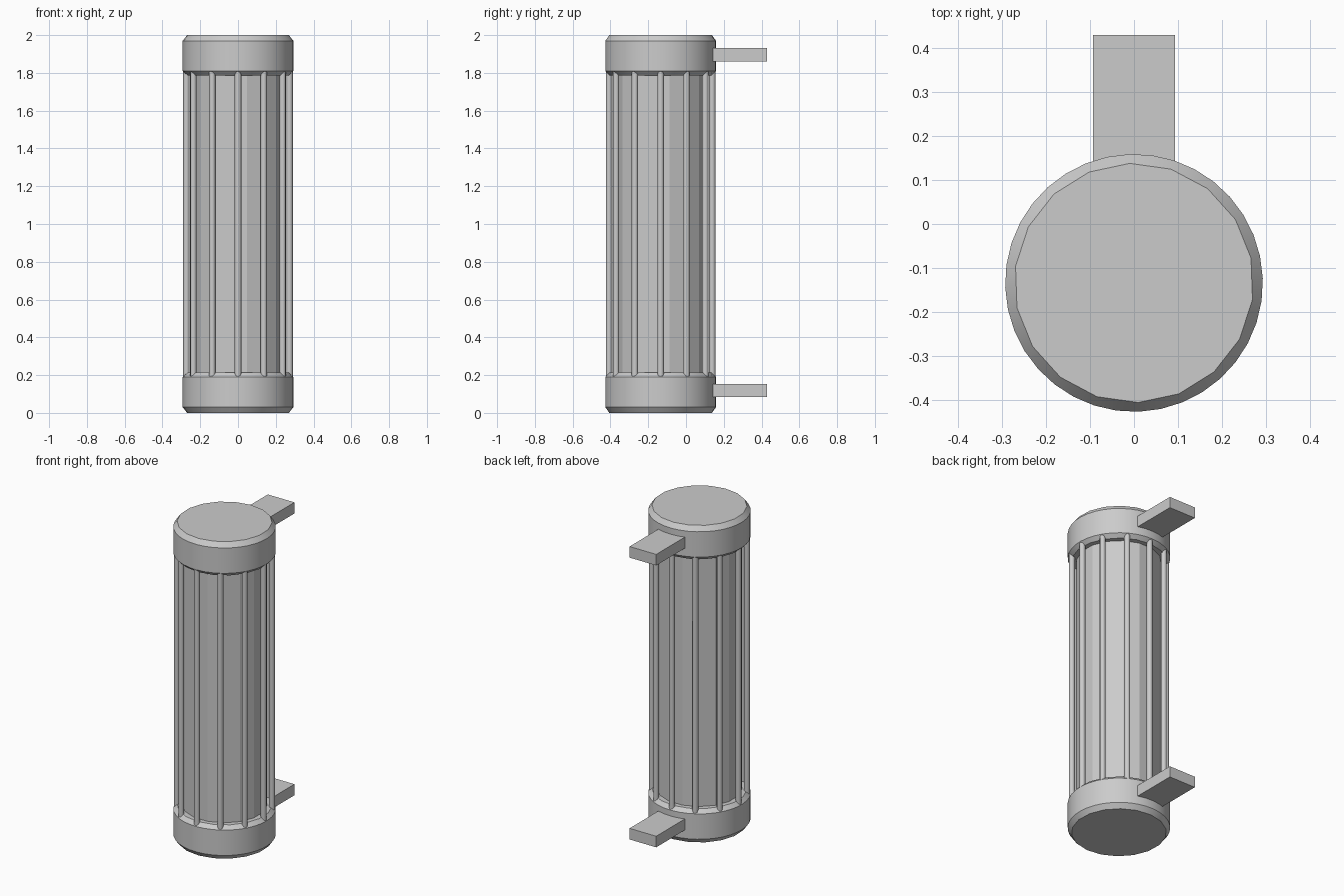
import bpy, bmesh, math
from mathutils import Vector

if "Cube" in bpy.data.objects:
    bpy.data.objects.remove(bpy.data.objects["Cube"])

CY = -0.134      # y of the cylinder axis
STEP = math.radians(10)


def finish(bm, name, smooth=None):
    bmesh.ops.recalc_face_normals(bm, faces=bm.faces)
    me = bpy.data.meshes.new(name)
    bm.to_mesh(me)
    bm.free()
    ob = bpy.data.objects.new(name, me)
    bpy.context.collection.objects.link(ob)
    if smooth:
        bpy.ops.object.select_all(action='DESELECT')
        ob.select_set(True)
        bpy.context.view_layer.objects.active = ob
        bpy.ops.object.shade_smooth_by_angle(angle=math.radians(smooth))
    return ob


def cylinder(name, x, y, r, z0, z1, sides, turn=0.0, smooth=None):
    bm = bmesh.new()
    rings = [[bm.verts.new((x + r * math.cos(turn + 2 * math.pi * i / sides),
                            y + r * math.sin(turn + 2 * math.pi * i / sides), z))
              for i in range(sides)] for z in (z0, z1)]
    for i in range(sides):
        j = (i + 1) % sides
        bm.faces.new((rings[0][i], rings[0][j], rings[1][j], rings[1][i]))
    bm.faces.new(rings[0])
    bm.faces.new(rings[1])
    return finish(bm, name, smooth)


def cap(name, profile):
    # 36-sided wall; the chamfered ends are coarser 18-sided outlines
    bm = bmesh.new()
    rings = []
    for r, z, coarse in profile:
        ring = []
        for i in range(36):
            k = math.cos(STEP) if coarse and i % 2 else 1.0
            a = math.radians(92) + STEP * i
            ring.append(bm.verts.new((r * k * math.cos(a), CY + r * k * math.sin(a), z)))
        rings.append(ring)
    for lo, hi in zip(rings, rings[1:]):
        for i in range(36):
            j = (i + 1) % 36
            bm.faces.new((lo[i], lo[j], hi[j], hi[i]))
    bm.faces.new(rings[0])
    bm.faces.new(rings[-1])
    return finish(bm, name, 30)


def box(name, lo, hi):
    bm = bmesh.new()
    bmesh.ops.create_cube(bm, size=1)
    lo, hi = Vector(lo), Vector(hi)
    for v in bm.verts:
        v.co = (lo + hi) / 2 + v.co * (hi - lo)
    return finish(bm, name)


# End caps with chamfered rims
profile = [(0.272, 0.0, True), (0.293, 0.03, False),
           (0.293, 0.19, False), (0.272, 0.213, True)]
cap("bottom_cap", profile)
cap("top_cap", [(r, 2 - z, c) for r, z, c in profile])

# Inner tube
cylinder("core_tube", 0, CY, 0.243, 0.1, 1.9, 16, math.radians(11.25))

# Ring of guard rods
for n in range(12):
    a = math.radians(30 * n)
    cylinder(f"guard_rod_{n + 1}", 0.273 * math.cos(a), CY + 0.273 * math.sin(a),
             0.0175, 0.15, 1.85, 8, a, 50)

# Wall brackets
for name, z in (("lower_bracket", 0.083), ("upper_bracket", 1.861)):
    box(name, (-0.093, 0.05, z), (0.093, 0.43, z + 0.07))
